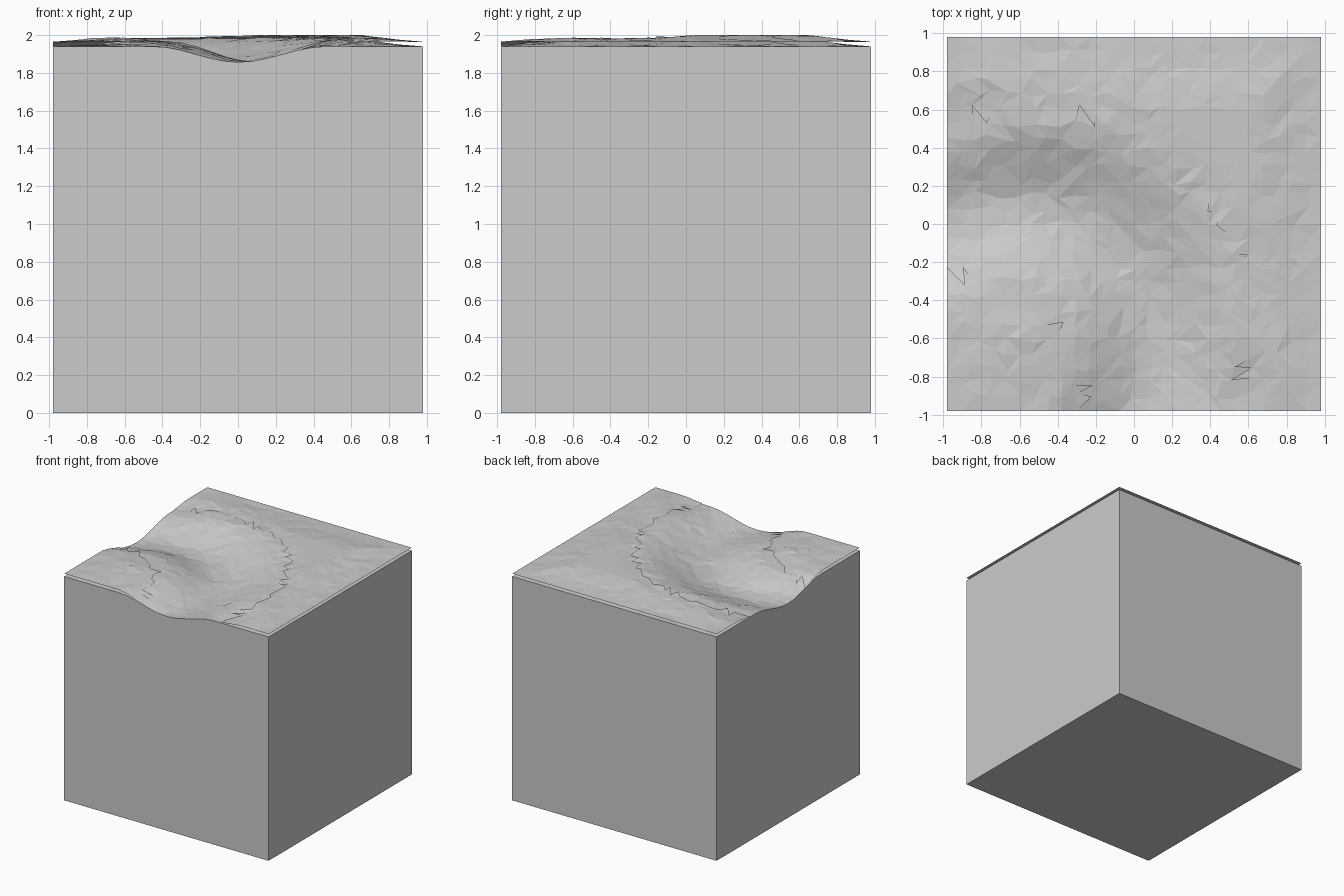
import bpy, bmesh, math, random

if "Cube" in bpy.data.objects:
    bpy.data.objects.remove(bpy.data.objects["Cube"])

random.seed(4)
HALF = 0.98
N = 26


def smooth(t):
    t = max(0.0, min(1.0, t))
    return t * t * (3 - 2 * t)


def polar(x, y):
    """Radius from the front-left corner, and 0 at the mouths / 1 mid-bend."""
    u, v = x + HALF, y + HALF
    return math.hypot(u, v), math.sin(2 * math.atan2(v, u + 1e-6))


def ground(x, y):
    """Height of the ground: gentle mounds with a curved river bed."""
    r, s = polar(x, y)
    edge = smooth((HALF - max(abs(x), abs(y))) / 0.5)
    bank = 0.045 if r > 1.1 + 0.2 * s else 0.022
    centre = 0.98 + 0.24 * s
    width = 0.45 if r < centre else 0.47 + 0.10 * s
    t = min(1.0, abs(r - centre) / width)
    bed = 0.5 + 0.5 * math.cos(math.pi * t)
    return 1.94 + bank * edge * (1 - bed) - 0.083 * bed


def make_grid():
    """Jittered grid of (x, y) points with a straight outer border."""
    pts = {}
    for i in range(N + 1):
        for j in range(N + 1):
            inner_x, inner_y = 0 < i < N, 0 < j < N
            j_amt = 0.022
            x = -HALF + 2 * HALF * i / N + (random.uniform(-j_amt, j_amt) if inner_x and inner_y else 0)
            y = -HALF + 2 * HALF * j / N + (random.uniform(-j_amt, j_amt) if inner_x and inner_y else 0)
            pts[i, j] = (x, y, random.uniform(-0.004, 0.004) if inner_x and inner_y else 0)
    return pts


def cells():
    for i in range(N):
        for j in range(N):
            a, b, c, d = (i, j), (i + 1, j), (i + 1, j + 1), (i, j + 1)
            yield from ([(a, b, c), (a, c, d)] if random.random() < 0.5 else [(a, b, d), (b, c, d)])


def finish(bm, name):
    loose = [v for v in bm.verts if not v.link_faces]
    bmesh.ops.delete(bm, geom=loose, context='VERTS')
    mesh = bpy.data.meshes.new(name)
    bm.to_mesh(mesh)
    bm.free()
    bpy.context.collection.objects.link(bpy.data.objects.new(name, mesh))


pts = make_grid()
tris = list(cells())

# Ground block: terrain top, flat sides and bottom
bm = bmesh.new()
top = {k: bm.verts.new((x, y, ground(x, y) + n)) for k, (x, y, n) in pts.items()}
for t in tris:
    bm.faces.new([top[k] for k in t])
corners = [(0, 0), (N, 0), (N, N), (0, N)]
base = [bm.verts.new((pts[k][0], pts[k][1], 0)) for k in corners]
borders = [[(i, 0) for i in range(N + 1)], [(N, j) for j in range(N + 1)],
           [(N - i, N) for i in range(N + 1)], [(0, N - j) for j in range(N + 1)]]
for n, border in enumerate(borders):
    bm.faces.new([base[n], base[(n + 1) % 4]] + [top[k] for k in reversed(border)])
bm.faces.new(list(reversed(base)))
finish(bm, "ground_block")

# Grass sheet: thin raised layer on both banks, ragged along the river
bm = bmesh.new()
grass = {}
for k, (x, y, n) in pts.items():
    r, s = polar(x, y)
    gap = min(abs(r - 0.71), abs(r - (1.5 + 0.28 * s)))
    lift = 0.006 + 0.019 * smooth(gap / 0.2)
    grass[k] = bm.verts.new((x, y, min(2.0, ground(x, y) + n + lift)))
for t in tris:
    cx = sum(pts[k][0] for k in t) / 3
    cy = sum(pts[k][1] for k in t) / 3
    r, s = polar(cx, cy)
    if r < 0.71 or r > 1.5 + 0.28 * s:
        bm.faces.new([grass[k] for k in t])
finish(bm, "grass_layer")
